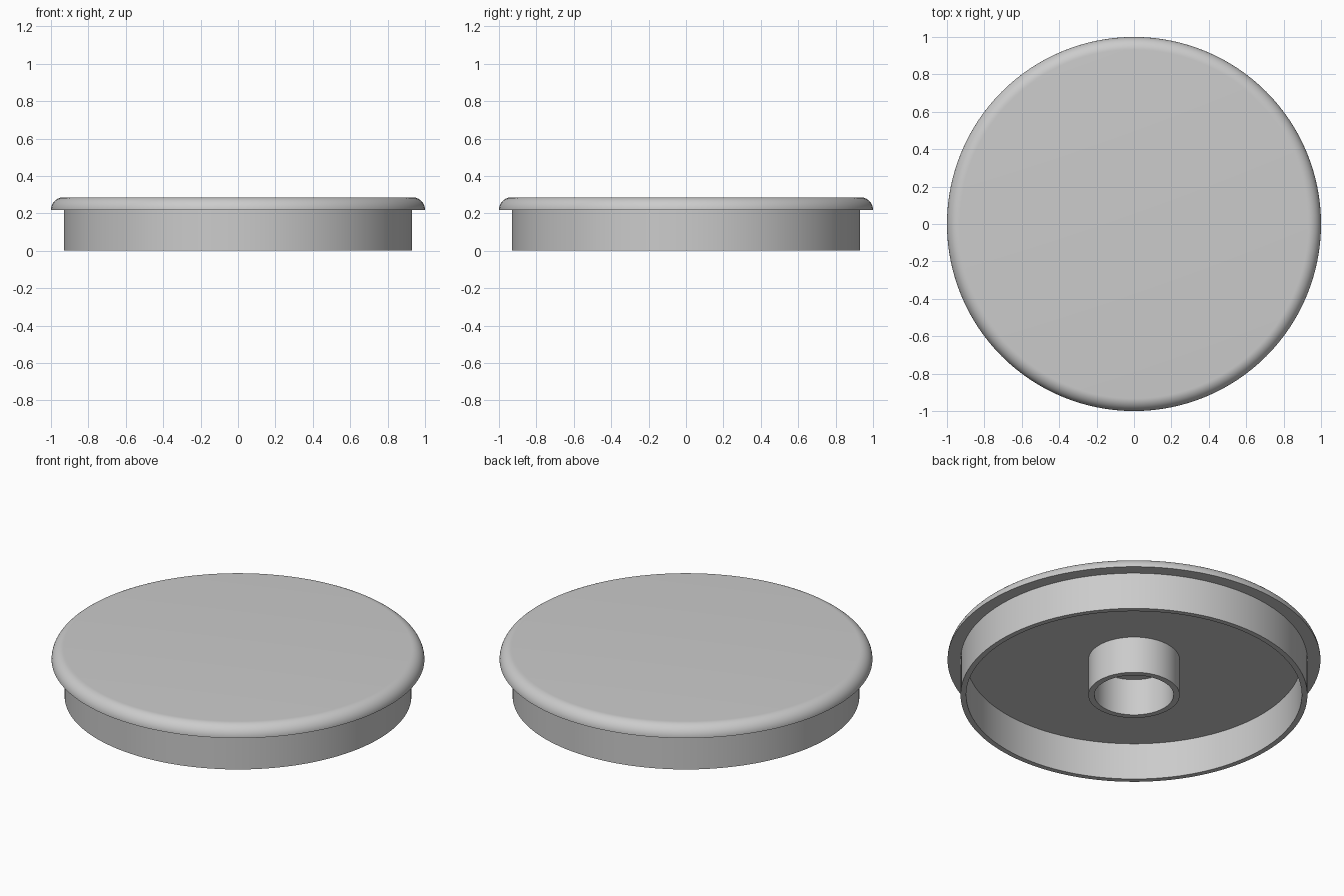
import bpy, bmesh, math
from mathutils import Matrix, Vector

SEGMENTS = 128
TOP, FLOOR = 0.286, 0.218
ROUND = TOP - FLOOR

if "Cube" in bpy.data.objects:
    bpy.data.objects.remove(bpy.data.objects["Cube"], do_unlink=True)

grey = bpy.data.materials.new("grey_plastic")
grey.use_nodes = True
colour = (0.6, 0.6, 0.6, 1)
grey.diffuse_color = colour
grey.node_tree.nodes["Principled BSDF"].inputs["Base Color"].default_value = colour


def lathe(name, profile):
    """Spin an (radius, height) profile around z into a smooth object."""
    bm = bmesh.new()
    verts = [bm.verts.new((r, 0, z)) for r, z in profile]
    edges = [bm.edges.new(pair) for pair in zip(verts, verts[1:])]
    bmesh.ops.spin(bm, geom=verts + edges, cent=(0, 0, 0), axis=(0, 0, 1),
                   angle=math.tau, steps=SEGMENTS, use_duplicate=False)
    bmesh.ops.remove_doubles(bm, verts=bm.verts, dist=1e-5)
    bmesh.ops.recalc_face_normals(bm, faces=bm.faces)
    mesh = bpy.data.meshes.new(name)
    bm.to_mesh(mesh)
    bm.free()
    mesh.materials.append(grey)
    obj = bpy.data.objects.new(name, mesh)
    bpy.context.collection.objects.link(obj)
    bpy.ops.object.select_all(action="DESELECT")
    obj.select_set(True)
    bpy.context.view_layer.objects.active = obj
    bpy.ops.object.shade_smooth_by_angle(angle=math.radians(30))
    return obj


def tube(name, outer, inner):
    """Hollow ring hanging from the cap, open where it joins the underside."""
    return lathe(name, [(outer, FLOOR), (outer, 0), (inner, 0), (inner, FLOOR)])


# Cap disc with a quarter-round edge and flat underside
arc = [(1 - ROUND + ROUND * math.cos(a), FLOOR + ROUND * math.sin(a))
       for a in (math.pi / 2 * i / 12 for i in range(13))]
lathe("cap_disc", [(0, FLOOR)] + arc + [(0, TOP)])

# Thin skirt near the rim and small hollow post in the middle
tube("skirt_wall", 0.93, 0.9)
tube("centre_post", 0.245, 0.212)
